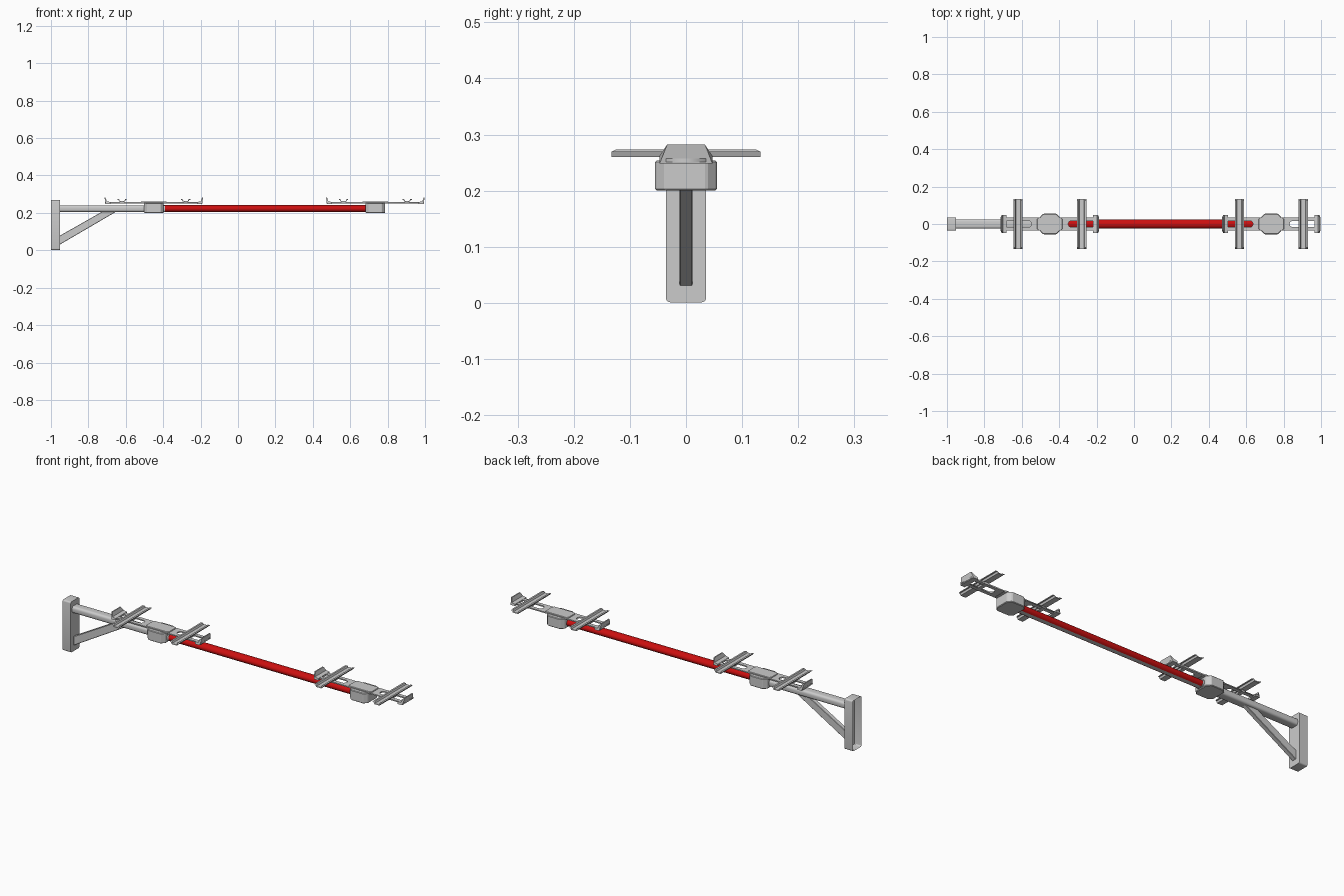
import bpy, bmesh, math
from mathutils import Vector

if "Cube" in bpy.data.objects:
    bpy.data.objects.remove(bpy.data.objects["Cube"])

red = bpy.data.materials.new("red_paint")
red.diffuse_color = (0.6, 0.005, 0.005, 1)
red.use_nodes = True
red.node_tree.nodes["Principled BSDF"].inputs["Base Color"].default_value = red.diffuse_color


def prism(name, pts, a, b, axis):
    """Extrude a closed 2D outline from a to b along an axis."""
    place = {'x': lambda u, v, t: (t, u, v),
             'y': lambda u, v, t: (u, t, v),
             'z': lambda u, v, t: (u, v, t)}[axis]
    bm = bmesh.new()
    lo = [bm.verts.new(place(u, v, a)) for u, v in pts]
    hi = [bm.verts.new(place(u, v, b)) for u, v in pts]
    bm.faces.new(lo)
    bm.faces.new(hi)
    n = len(pts)
    for i in range(n):
        j = (i + 1) % n
        bm.faces.new((lo[i], lo[j], hi[j], hi[i]))
    bmesh.ops.recalc_face_normals(bm, faces=bm.faces)
    me = bpy.data.meshes.new(name)
    bm.to_mesh(me)
    bm.free()
    ob = bpy.data.objects.new(name, me)
    bpy.context.collection.objects.link(ob)
    return ob


def bevel(ob, width, segments=1):
    m = ob.modifiers.new("bevel", 'BEVEL')
    m.width, m.segments, m.limit_method = width, segments, 'ANGLE'
    return ob


def smooth(ob):
    bpy.ops.object.select_all(action='DESELECT')
    ob.select_set(True)
    bpy.context.view_layer.objects.active = ob
    bpy.ops.object.shade_smooth_by_angle(angle=math.radians(35))


def rounded(hw, hh, r, cy=0.0, cz=0.0, seg=4):
    pts = []
    for k, (sx, sz) in enumerate([(1, 1), (-1, 1), (-1, -1), (1, -1)]):
        for i in range(seg + 1):
            a = math.pi / 2 * (k + i / seg)
            pts.append((cy + sx * (hw - r) + r * math.cos(a),
                        cz + sz * (hh - r) + r * math.sin(a)))
    return pts


# Wall post: rounded box, open at the back
post = prism("wall_post", rounded(0.036, 0.1335, 0.008, 0, 0.1345), -1.0, -0.952, 'x')
bm = bmesh.new()
bm.from_mesh(post.data)
back = min(bm.faces, key=lambda f: f.calc_center_median().x)
bmesh.ops.inset_region(bm, faces=[back], thickness=0.005)
bmesh.ops.translate(bm, verts=back.verts, vec=(0.038, 0, 0))
bm.to_mesh(post.data)
bm.free()
smooth(post)

# Main arm and diagonal strut
arm = prism("support_arm", rounded(0.025, 0.0175, 0.012, 0, 0.2225), -0.953, -0.39, 'x')
smooth(arm)
bevel(prism("diagonal_strut", [(-0.953, 0.03), (-0.953, 0.078), (-0.72, 0.21), (-0.645, 0.21)],
            -0.012, 0.012, 'y'), 0.002)

# Red cover: channel with a slot along the underside, grey rail inside
outer, inner = [], []
for i in range(21):
    a = math.radians(-60 + 300 * i / 20)
    c, s = math.cos(a), math.sin(a)
    outer.append((0.024 * c, 0.222 + 0.019 * s))
    inner.append((0.021 * c, 0.222 + 0.016 * s))
cover = prism("red_cover", outer + inner[::-1], -0.40, 0.69, 'x')
cover.data.materials.append(red)
smooth(cover)
prism("inner_rail", [(-0.012, 0.206), (0.012, 0.206), (0.012, 0.225), (-0.012, 0.225)],
      -0.40, 0.69, 'x')


def slotted_plate(cx):
    """Flat rail with two round-ended slots, from a filled 2D curve."""
    cu = bpy.data.curves.new("slotted_plate", 'CURVE')
    cu.dimensions, cu.fill_mode, cu.extrude = '2D', 'BOTH', 0.003
    loops = [[(-0.26, -0.036), (0.26, -0.036), (0.26, 0.036), (-0.26, 0.036)]]
    for s in (-1, 1):
        arc = [(0.115 - 0.017 * math.sin(t), 0.017 * math.cos(t))
               for t in [math.pi * i / 8 for i in range(9)]]
        loops.append([(s * x, y) for x, y in arc + [(0.247, -0.017), (0.247, 0.017)]])
    for pts in loops:
        sp = cu.splines.new('POLY')
        sp.points.add(len(pts) - 1)
        for p, (x, y) in zip(sp.points, pts):
            p.co = (x, y, 0, 1)
        sp.use_cyclic_u = True
    ob = bpy.data.objects.new("slotted_plate", cu)
    bpy.context.collection.objects.link(ob)
    ob.location = (cx, 0, 0.254)
    bpy.ops.object.select_all(action='DESELECT')
    ob.select_set(True)
    bpy.context.view_layer.objects.active = ob
    bpy.ops.object.convert(target='MESH')


def octagon(cx, hx, hy, c):
    q = [(hx, -hy + c), (hx, hy - c), (hx - c, hy), (-hx + c, hy),
         (-hx, hy - c), (-hx, -hy + c), (-hx + c, -hy), (hx - c, -hy)]
    return [(cx + x, y) for x, y in q]


# Two carriers: clamp block, slotted plate, cross bars and end stops
for cx in (-0.45, 0.734):
    bevel(prism("clamp_block", octagon(cx, 0.053, 0.055, 0.018), 0.2, 0.254, 'z'), 0.003)
    bevel(prism("clamp_cap", octagon(cx, 0.068, 0.036, 0.01), 0.25, 0.261, 'z'), 0.002)
    slotted_plate(cx)
    for s in (-1, 1):
        bx = cx + s * 0.17
        # Cross bar: shallow channel with lips shortened at their tops
        prof = [(-0.025, 0.273), (-0.016, 0.273), (-0.012, 0.264), (0.012, 0.264),
                (0.016, 0.273), (0.025, 0.273), (0.025, 0.269), (0.019, 0.269),
                (0.015, 0.2595), (-0.015, 0.2595), (-0.019, 0.269), (-0.025, 0.269)]
        bar = prism("cross_bar", [(bx + x, z) for x, z in prof], -0.133, 0.133, 'y')
        for v in bar.data.vertices:
            if v.co.z > 0.27:
                v.co.y *= 0.94
        prism("bar_mount", [(bx - 0.01, -0.036), (bx + 0.01, -0.036),
                            (bx + 0.01, 0.036), (bx - 0.01, 0.036)], 0.25, 0.2605, 'z')
        # End stop: foot with a leaning upright that narrows upward
        stop = [(0.232, 0.248), (0.258, 0.248), (0.264, 0.282),
                (0.258, 0.282), (0.251, 0.262), (0.232, 0.258)]
        es = prism("end_stop", [(cx + s * x, z) for x, z in stop], -0.047, 0.047, 'y')
        for v in es.data.vertices:
            if v.co.z > 0.27:
                v.co.y *= 0.72
